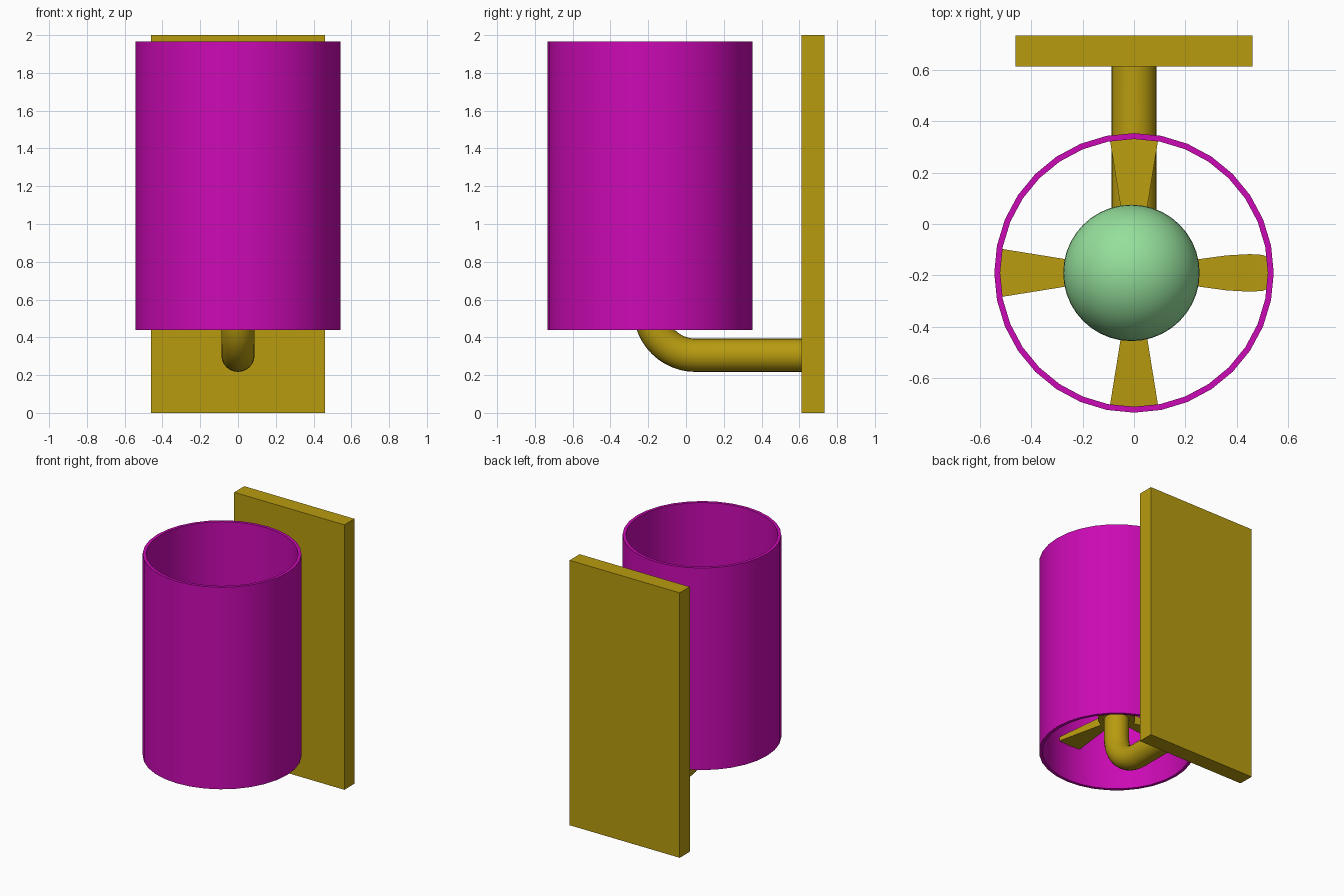
import bpy, bmesh, math
from mathutils import Matrix, Vector

if "Cube" in bpy.data.objects:
    bpy.data.objects.remove(bpy.data.objects["Cube"])

CY = -0.19  # lamp axis in y


def material(name, rgb):
    m = bpy.data.materials.new(name)
    m.diffuse_color = (*rgb, 1)
    m.use_nodes = True
    m.node_tree.nodes["Principled BSDF"].inputs["Base Color"].default_value = m.diffuse_color
    return m


BRASS = material("brass", (0.48, 0.33, 0.005))
MAGENTA = material("magenta_shade", (0.60, 0.003, 0.46))
GREEN = material("green_glass", (0.30, 0.74, 0.33))


def finish(name, bm, mat, smooth=True):
    bmesh.ops.recalc_face_normals(bm, faces=bm.faces)
    me = bpy.data.meshes.new(name)
    bm.to_mesh(me)
    bm.free()
    me.materials.append(mat)
    ob = bpy.data.objects.new(name, me)
    bpy.context.collection.objects.link(ob)
    if smooth:
        bpy.ops.object.select_all(action='DESELECT')
        ob.select_set(True)
        bpy.context.view_layer.objects.active = ob
        bpy.ops.object.shade_smooth_by_angle(angle=math.radians(35))
    return ob


def lathe(name, profile, mat, steps, x=0.0, closed=False):
    """Spin an (r, z) profile about the lamp axis."""
    bm = bmesh.new()
    vs = [bm.verts.new((r, 0, z)) for r, z in profile]
    edges = [bm.edges.new(p) for p in zip(vs, vs[1:])]
    if closed:
        edges.append(bm.edges.new((vs[-1], vs[0])))
    bmesh.ops.spin(bm, geom=vs + edges, cent=(0, 0, 0), axis=(0, 0, 1),
                   angle=math.tau, steps=steps)
    bmesh.ops.remove_doubles(bm, verts=bm.verts, dist=1e-4)
    bmesh.ops.translate(bm, verts=bm.verts, vec=(x, CY, 0))
    return finish(name, bm, mat)


def loft(bm, rings):
    """Bridge equal-length rings of points and cap both ends."""
    rings = [[bm.verts.new(p) for p in r] for r in rings]
    n = len(rings[0])
    for a, b in zip(rings, rings[1:]):
        for i in range(n):
            j = (i + 1) % n
            bm.faces.new((a[i], a[j], b[j], b[i]))
    bm.faces.new(rings[0])
    bm.faces.new(rings[-1])


# Wall plate
bm = bmesh.new()
bmesh.ops.create_cube(bm, size=1, matrix=Matrix.Translation((0, 0.672, 1))
                      @ Matrix.Diagonal((0.92, 0.12, 2, 1)))
finish("wall_plate", bm, BRASS, smooth=False)

# Bent arm: straight out of the plate, then a quarter turn upwards
R, Z0, PIPE = 0.24, 0.305, 0.088
path = [(0.63, Z0, 0.0)]
for k in range(13):
    a = math.pi / 2 * k / 12
    path.append((CY + R - R * math.sin(a), Z0 + R - R * math.cos(a), a))
path.append((CY, 0.74, math.pi / 2))
rings = []
for y, z, a in path:
    side = Vector((0, math.sin(a), math.cos(a)))
    rings.append([Vector((0, y, z)) + PIPE * (math.cos(t) * Vector((1, 0, 0)) + math.sin(t) * side)
                  for t in (math.tau * i / 24 for i in range(24))])
bm = bmesh.new()
loft(bm, rings)
finish("arm", bm, BRASS)

# Socket carrying the bulb
lathe("socket", [(0, 0.70), (0.13, 0.70), (0.13, 0.88), (0, 0.88)], BRASS, 24)

# Open cylindrical shade with wall thickness
lathe("shade", [(0.543, 0.44), (0.543, 1.965), (0.52, 1.965), (0.52, 0.44)],
      MAGENTA, 32, closed=True)

# Four flared spokes from socket to shade; the right one has a rounded blade
def spoke(name, angle, sections):
    bm = bmesh.new()
    loft(bm, [[(r, -w, 0.735 - t), (r, w, 0.735 - t), (r, w, 0.735 + t), (r, -w, 0.735 + t)]
              for r, w, t in sections])
    bmesh.ops.transform(bm, verts=bm.verts, matrix=Matrix.Translation((0, CY, 0))
                        @ Matrix.Rotation(angle, 4, 'Z'))
    finish(name, bm, BRASS)


flared = [(0.09, 0.025, 0.035), (0.525, 0.095, 0.015)]
rounded = [(0.09, 0.03, 0.035), (0.25, 0.053, 0.027), (0.36, 0.068, 0.022),
           (0.45, 0.073, 0.018), (0.50, 0.07, 0.015), (0.525, 0.058, 0.015)]
for name, deg in (("right", 0), ("back", 90), ("left", 180), ("front", 270)):
    spoke("spoke_" + name, math.radians(deg), flared if deg else rounded)

# Round bulb with a neck
BR, BZ = 0.265, 1.15
ball = [(BR * math.sin(a), BZ + BR * math.cos(a))
        for a in (math.radians(150) * i / 20 for i in range(21))]
lathe("bulb", ball + [(0.11, 0.88), (0.10, 0.84), (0, 0.84)], GREEN, 40, x=-0.01)
